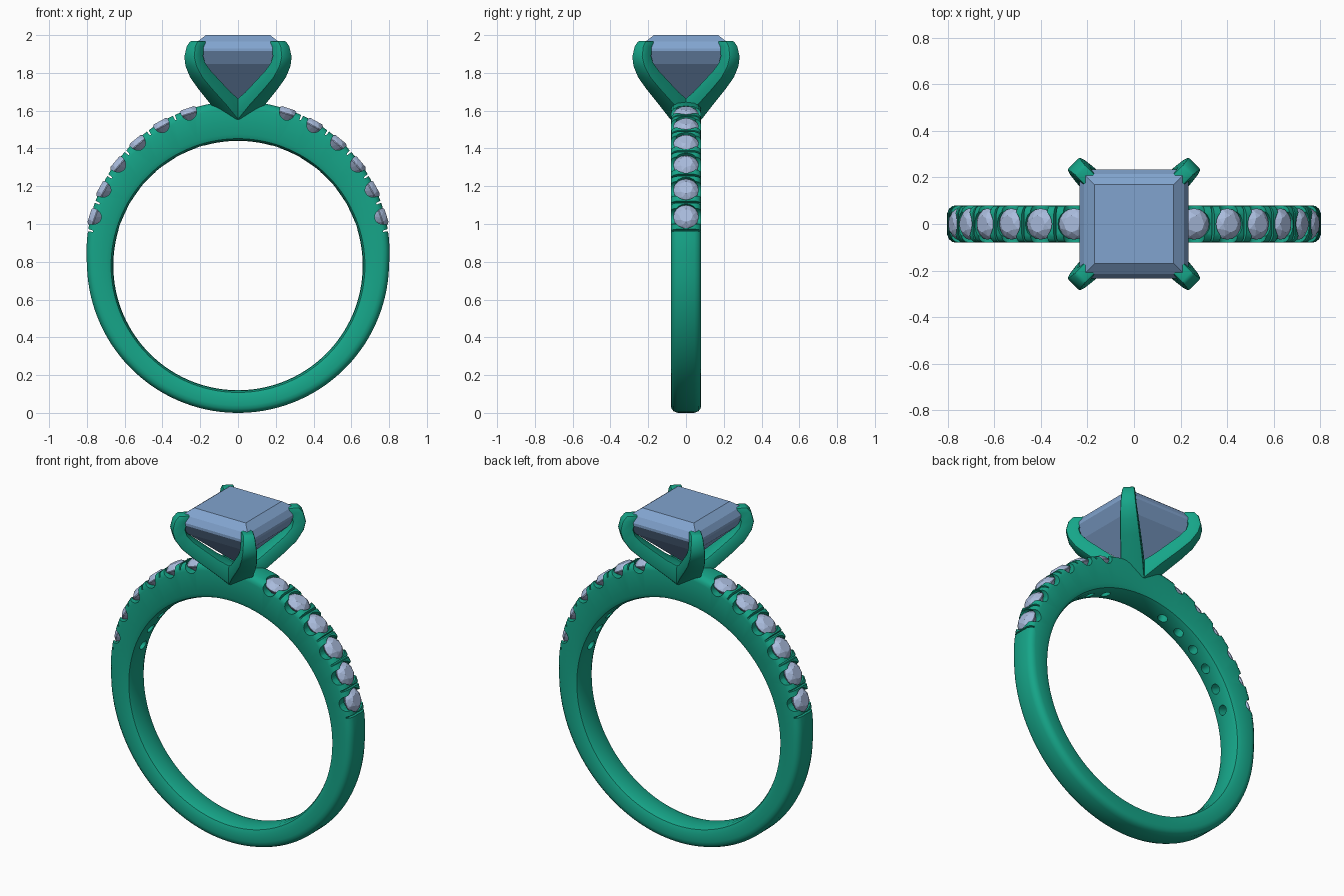
import bpy, bmesh
from math import sin, cos, pi, radians
from mathutils import Matrix, Vector

if "Cube" in bpy.data.objects:
    bpy.data.objects.remove(bpy.data.objects["Cube"])

CZ = 0.79  # height of the finger-hole centre


def material(name, rgb):
    m = bpy.data.materials.new(name)
    m.diffuse_color = (*rgb, 1)
    m.use_nodes = True
    m.node_tree.nodes["Principled BSDF"].inputs["Base Color"].default_value = m.diffuse_color
    return m


METAL = material("green_metal", (0.008, 0.38, 0.25))
GEM = material("centre_gem", (0.22, 0.37, 0.62))
SMALL = material("small_gem", (0.40, 0.50, 0.72))


def finish(bm, name, mat=None, matrix=None):
    bmesh.ops.recalc_face_normals(bm, faces=bm.faces)
    me = bpy.data.meshes.new(name)
    bm.to_mesh(me)
    bm.free()
    if mat:
        me.materials.append(mat)
    return place(me, name, matrix)


def place(me, name, matrix=None):
    ob = bpy.data.objects.new(name, me)
    bpy.context.collection.objects.link(ob)
    if matrix:
        ob.matrix_world = matrix
    return ob


def activate(ob):
    bpy.ops.object.select_all(action='DESELECT')
    ob.select_set(True)
    bpy.context.view_layer.objects.active = ob


def loft(bm, rings, closed=False):
    """Skin a list of equal-length point loops."""
    vs = [[bm.verts.new(p) for p in ring] for ring in rings]
    n = len(vs[0])
    for i in range(len(vs) if closed else len(vs) - 1):
        a, b = vs[i], vs[(i + 1) % len(vs)]
        for j in range(n):
            bm.faces.new((a[j], a[(j + 1) % n], b[(j + 1) % n], b[j]))
    if not closed:
        bm.faces.new(vs[0])
        bm.faces.new(vs[-1])


def circle(r, h, n, off=0.0):
    return [Vector((r * cos(2 * pi * (k + off) / n), r * sin(2 * pi * (k + off) / n), h))
            for k in range(n)]


def outer(a):
    s = sin(a)
    return 0.80 + (0.06 if s > 0 else 0.01) * s


def radial(a):
    """Frame sitting on the outside of the band, local z pointing outward."""
    r = outer(a)
    return Matrix.Translation((r * cos(a), 0, CZ + r * sin(a))) @ Matrix.Rotation(pi / 2 - a, 4, 'Y')


# Band: rounded section, thicker towards the top
def section(a):
    R, r = outer(a), 0.66 - 0.01 * sin(a)
    half = [(0.045, R), (0.065, R - 0.008), (0.077, R - 0.022), (0.08, R - 0.04),
            (0.08, r + 0.035), (0.07, r + 0.012), (0.05, r + 0.003)]
    loop = [(0, R)] + half + [(0, r)] + [(-y, q) for y, q in reversed(half)]
    return [(q * cos(a), y, CZ + q * sin(a)) for y, q in loop]


bm = bmesh.new()
loft(bm, [section(2 * pi * (i + 0.5) / 128) for i in range(128)], closed=True)
band = finish(bm, "band", METAL)

# Seats, side scallops and prong slots cut along both shoulders
STEP = 10.8
right = [radians(18 + STEP * k) for k in range(6)]
angles = right + [pi - a for a in right]
slots = [a - radians(STEP / 2) for a in right]
slots += [pi - a for a in slots]


def seat(bm, m):
    prof = [(0.028, -0.3), (0.028, -0.065), (0.066, -0.022), (0.066, 0.05)]
    loft(bm, [[m @ p for p in circle(r, h, 20)] for r, h in prof])


def scallop(bm, m):
    side = [(0.042 * cos(t), -0.006 + 0.05 * sin(t)) for t in [pi + pi * k / 12 for k in range(13)]]
    side += [(-0.042 * -1, 0.05), (-0.042, 0.05)]
    loft(bm, [[m @ Vector((x, y, z)) for x, z in side] for y in (-0.15, 0.15)])


def slot(bm, m):
    side = [(-0.004, -0.026), (0.004, -0.026), (0.009, 0.05), (-0.009, 0.05)]
    loft(bm, [[m @ Vector((x, y, z)) for x, z in side] for y in (-0.15, 0.15)])


for label, cut, where in (("seat", seat, angles), ("scallop", scallop, angles), ("slot", slot, slots)):
    bm = bmesh.new()
    for a in where:
        cut(bm, radial(a))
    cutter = finish(bm, label + "_cutter")
    cutter.hide_render = True
    mod = band.modifiers.new(label, 'BOOLEAN')
    mod.operation, mod.solver, mod.object = 'DIFFERENCE', 'EXACT', cutter
    activate(band)
    bpy.ops.object.modifier_apply(modifier=mod.name)
    bpy.data.objects.remove(cutter)
activate(band)
bpy.ops.object.shade_smooth_by_angle(angle=radians(35))

# Small round stones: faceted hull shared by every seat
bm = bmesh.new()
pts = circle(0.036, 0.008, 8) + circle(0.055, -0.005, 8, 0.5) + circle(0.067, -0.02, 16)
pts += circle(0.067, -0.025, 16) + circle(0.036, -0.056, 8, 0.5) + [Vector((0, 0, -0.082))]
for p in pts:
    bm.verts.new(p)
bmesh.ops.convex_hull(bm, input=bm.verts)
bmesh.ops.dissolve_limit(bm, angle_limit=radians(1), verts=bm.verts, edges=bm.edges)
first = finish(bm, "shoulder_stone", SMALL, radial(angles[0]))
for a in angles[1:]:
    place(first.data, "shoulder_stone", radial(a))

# Square centre stone: table, crown, girdle and stepped pavilion
bm = bmesh.new()
steps = [(0.17, 2.0), (0.215, 1.965), (0.235, 1.93), (0.235, 1.915), (0.195, 1.848), (0.002, 1.65)]
loft(bm, [[(sx * w, sy * w, z) for sx, sy in ((1, 1), (-1, 1), (-1, -1), (1, -1))] for w, z in steps])
finish(bm, "centre_stone", GEM)

# Four curved prongs meeting in a cross: outer d, z, inner d, z, half width
PRONG = [(0, 1.55, 0, 1.64, 0.062), (0.06, 1.552, 0.05, 1.662, 0.062),
         (0.15, 1.632, 0.11, 1.70, 0.060), (0.25, 1.715, 0.19, 1.765, 0.054),
         (0.315, 1.775, 0.25, 1.815, 0.049), (0.355, 1.835, 0.285, 1.855, 0.044),
         (0.368, 1.885, 0.295, 1.89, 0.040), (0.355, 1.94, 0.28, 1.94, 0.035),
         (0.33, 1.97, 0.255, 1.97, 0.032)]
bm = bmesh.new()
loft(bm, [[(d, -t, z), (d, t, z), (e, t, y), (e, -t, y)] for d, z, e, y, t in PRONG])
prong = finish(bm, "prong", METAL)
bev = prong.modifiers.new("soft_edges", 'BEVEL')
bev.width, bev.segments, bev.limit_method, bev.angle_limit = 0.01, 2, 'ANGLE', radians(50)
activate(prong)
bpy.ops.object.modifier_apply(modifier=bev.name)
bpy.ops.object.shade_smooth_by_angle(angle=radians(35))
prong.matrix_world = Matrix.Rotation(radians(45), 4, 'Z')
for k in range(1, 4):
    place(prong.data, "prong", Matrix.Rotation(radians(45 + 90 * k), 4, 'Z'))
